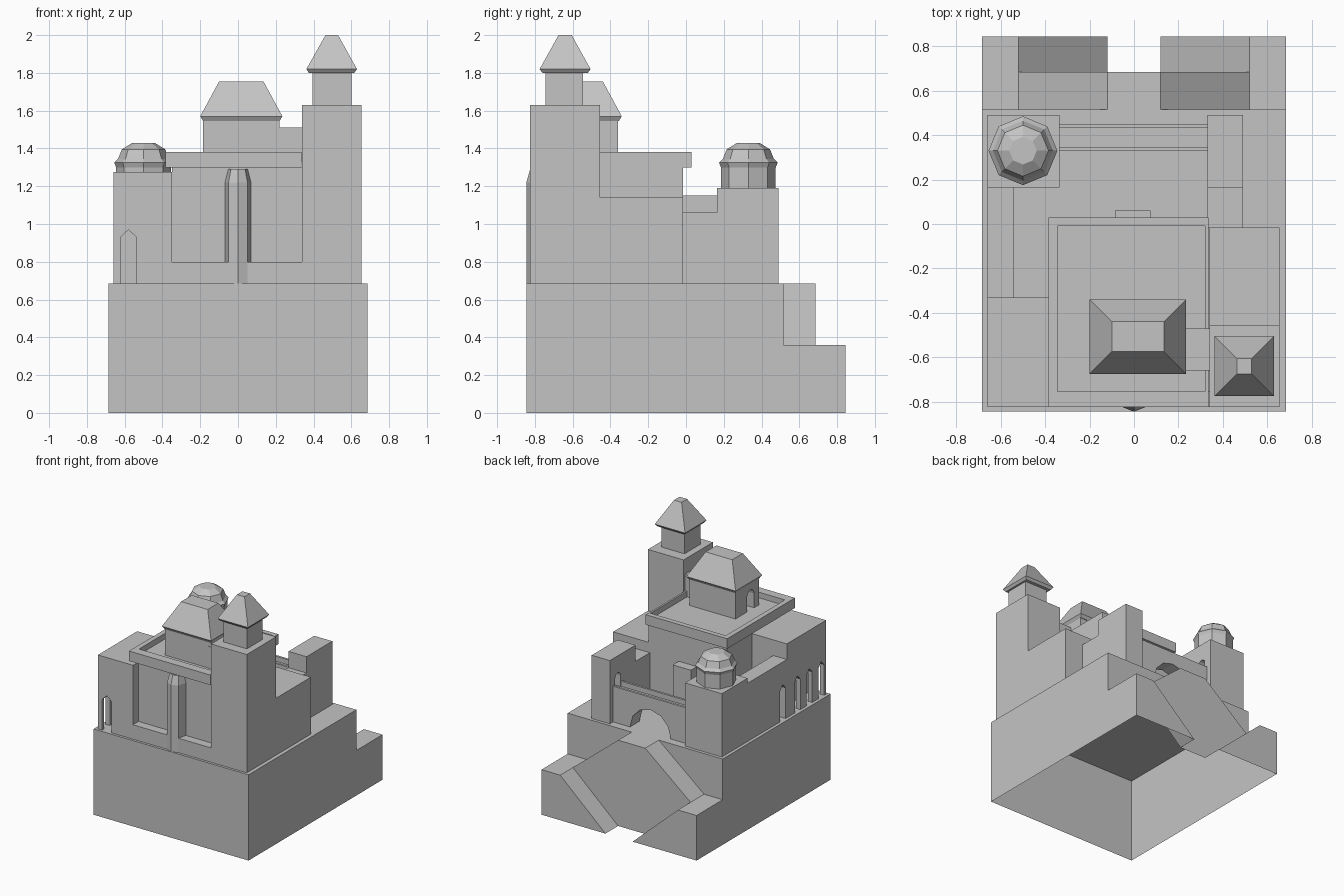
import bpy, bmesh, math

cube = bpy.data.objects.get("Cube")
if cube:
    bpy.data.objects.remove(cube, do_unlink=True)

stone = bpy.data.materials.new("grey_stone")
stone.use_nodes = True
GREY = (0.55, 0.55, 0.55, 1)
stone.diffuse_color = GREY
stone.node_tree.nodes["Principled BSDF"].inputs["Base Color"].default_value = GREY


def from_faces(name, faces):
    """Object from polygons given as point lists, welded together."""
    bm = bmesh.new()
    for pts in faces:
        bm.faces.new([bm.verts.new(p) for p in pts])
    bmesh.ops.remove_doubles(bm, verts=bm.verts, dist=0.0005)
    bmesh.ops.recalc_face_normals(bm, faces=bm.faces)
    mesh = bpy.data.meshes.new(name)
    bm.to_mesh(mesh)
    bm.free()
    mesh.materials.append(stone)
    obj = bpy.data.objects.new(name, mesh)
    bpy.context.collection.objects.link(obj)
    return obj


def loft(name, rings):
    """Closed solid through rings with equal point counts."""
    faces = [rings[0], rings[-1]]
    n = len(rings[0])
    for a, b in zip(rings, rings[1:]):
        faces += [[a[i], a[(i + 1) % n], b[(i + 1) % n], b[i]] for i in range(n)]
    return from_faces(name, faces)


def rect(x0, x1, y0, y1, z):
    return [(x0, y0, z), (x1, y0, z), (x1, y1, z), (x0, y1, z)]


def box(name, x0, x1, y0, y1, z0, z1):
    return loft(name, [rect(x0, x1, y0, y1, z0), rect(x0, x1, y0, y1, z1)])


def arch(axis, centre, half, z0, spring, peak, start, end, steps):
    """Arched prism running along the x or y axis."""
    outline = [(centre - half, z0), (centre + half, z0)]
    for i in range(steps + 1):
        t = math.pi * i / steps
        outline.append((centre + half * math.cos(t), spring + (peak - spring) * math.sin(t)))
    put = (lambda u, v, t: (t, u, v)) if axis == "x" else (lambda u, v, t: (u, t, v))
    return loft("cutter", [[put(u, v, t) for u, v in outline] for t in (start, end)])


def cut(obj, cutter):
    """Subtract the cutter and remove it."""
    mod = obj.modifiers.new("cut", "BOOLEAN")
    mod.operation = "DIFFERENCE"
    mod.solver = "EXACT"
    mod.object = cutter
    bpy.context.view_layer.update()
    graph = bpy.context.evaluated_depsgraph_get()
    mesh = bpy.data.meshes.new_from_object(obj.evaluated_get(graph))
    obj.modifiers.clear()
    obj.data = mesh
    bpy.data.objects.remove(cutter, do_unlink=True)


W, D = 0.685, 0.845      # half width and half depth of the plinth
TOP, MID = 0.685, 0.36   # plinth top and stair landing heights
IN, OUT = 0.12, 0.52     # inner and outer ends of the stair flights
Y1, Y2 = 0.515, 0.685    # back of the plinth and divide between the flights

# Plinth: hollow shell with a double return ramp at the back
shell = [
    [(-W, -D, 0), (W, -D, 0), (W, -D, TOP), (-W, -D, TOP)],
    [(-W, -D, TOP), (W, -D, TOP), (W, Y1, TOP), (IN, Y1, TOP), (IN, Y2, TOP),
     (-IN, Y2, TOP), (-IN, Y1, TOP), (-W, Y1, TOP)],
    [(-IN, Y2, TOP), (IN, Y2, TOP), (OUT, Y2, MID), (IN, Y2, 0), (-IN, Y2, 0), (-OUT, Y2, MID)],
]
half = [
    [(W, -D, 0), (W, D, 0), (W, D, MID), (W, Y1, MID), (W, Y1, TOP), (W, -D, TOP)],
    [(IN, Y1, TOP), (W, Y1, TOP), (W, Y1, MID), (OUT, Y1, MID)],
    [(IN, Y1, TOP), (OUT, Y1, MID), (OUT, Y2, MID), (IN, Y2, TOP)],
    [(OUT, Y2, MID), (IN, Y2, 0), (IN, D, 0), (OUT, D, MID)],
    [(OUT, Y1, MID), (W, Y1, MID), (W, D, MID), (OUT, D, MID), (OUT, Y2, MID)],
    [(IN, D, 0), (OUT, D, MID), (W, D, MID), (W, D, 0)],
]
for sign in (1, -1):
    shell += [[(sign * x, y, z) for x, y, z in face] for face in half]
from_faces("plinth_with_ramps", shell)

# Main hall, front ledge and roof terrace with a parapet
box("main_hall", -0.35, 0.34, -0.755, -0.015, TOP, 1.3)
box("front_ledge", -0.35, 0.34, -0.825, -0.755, TOP, 0.8)
terrace = box("roof_terrace", -0.385, 0.335, -0.825, 0.03, 1.3, 1.38)
cut(terrace, box("cutter", -0.345, 0.32, -0.755, -0.01, 1.335, 1.5))
box("rear_pilaster", -0.085, 0.075, -0.015, 0.06, TOP, 1.06)


# Pointed front buttress with a sloped cap
def buttress(k, tip, z):
    return [(-0.07 * k, -0.75, z), (-0.05 * k, tip + 0.02, z), (0, tip, z),
            (0.05 * k, tip + 0.02, z), (0.07 * k, -0.75, z)]


loft("front_buttress", [buttress(1, -D, TOP), buttress(1, -D, 1.22), buttress(0.75, -0.825, 1.29)])

# Roof house with a hipped roof, side door and annex
house = box("roof_house", -0.185, 0.22, -0.655, -0.36, 1.33, 1.56)
cut(house, arch("x", -0.55, 0.045, 1.3, 1.45, 1.495, -0.25, -0.08, 6))
loft("roof_house_roof", [rect(-0.185, 0.22, -0.66, -0.355, 1.545), rect(-0.2, 0.235, -0.675, -0.34, 1.57),
                         rect(-0.1, 0.135, -0.575, -0.44, 1.755)])
box("roof_annex", 0.2, 0.34, -0.66, -0.47, 1.33, 1.51)

# Bell tower with a pyramid roof
box("bell_tower", 0.34, 0.655, -0.825, -0.455, TOP, 1.63)
box("bell_chamber", 0.395, 0.6, -0.745, -0.545, 1.63, 1.805)
loft("bell_tower_roof", [rect(0.375, 0.615, -0.76, -0.52, 1.8), rect(0.362, 0.63, -0.775, -0.505, 1.82),
                         rect(0.463, 0.53, -0.675, -0.605, 2.0)])

# Left wing stepping down to the rear pier
box("left_wing", 0.34, 0.655, -0.455, -0.015, TOP, 1.14)
box("left_courtyard_wall", 0.33, 0.49, -0.015, 0.165, TOP, 1.06)
rear_pier = box("rear_pier", 0.33, 0.49, 0.165, 0.49, TOP, 1.19)
cut(rear_pier, arch("x", 0.388, 0.035, 0.93, 1.02, 1.055, 0.3, 0.43, 6))

# Right wing with an arcaded gallery
gallery = box("right_gallery", -0.66, -0.35, -0.825, -0.33, TOP, 1.275)
cut(gallery, arch("y", -0.58, 0.042, 0.6, 0.93, 0.97, -0.9, -0.38, 2))
for y in (-0.765, -0.615, -0.465):
    cut(gallery, arch("x", y, 0.035, 0.6, 0.93, 0.97, -0.7, -0.585, 2))
side_wall = box("right_courtyard_wall", -0.66, -0.54, -0.33, 0.165, TOP, 1.15)
cut(side_wall, arch("x", -0.28, 0.035, 0.6, 0.93, 0.97, -0.7, -0.58, 2))

# Domed rear tower
dome_tower = box("dome_tower", -0.66, -0.335, 0.165, 0.49, TOP, 1.19)
cut(dome_tower, arch("x", 0.388, 0.035, 0.93, 1.02, 1.055, -0.43, -0.3, 6))


def octagon(r, z):
    return [(-0.5 + r * math.cos(i * math.pi / 4), 0.33 + r * math.sin(i * math.pi / 4), z) for i in range(8)]


loft("dome", [octagon(r, z) for r, z in
              ((0.145, 1.19), (0.145, 1.3), (0.155, 1.325), (0.135, 1.345), (0.115, 1.395), (0.062, 1.428))])

# Rear gate wall with a walkway between two low parapets
gate = box("gate_wall", -0.335, 0.33, 0.33, 0.45, TOP, 0.93)
cut(gate, arch("y", 0, 0.18, 0.6, TOP, 0.87, 0.2, 0.6, 6))
for y0, y1 in ((0.33, 0.347), (0.432, 0.45)):
    box("gate_parapet", -0.335, 0.33, y0, y1, 0.93, 0.97)
